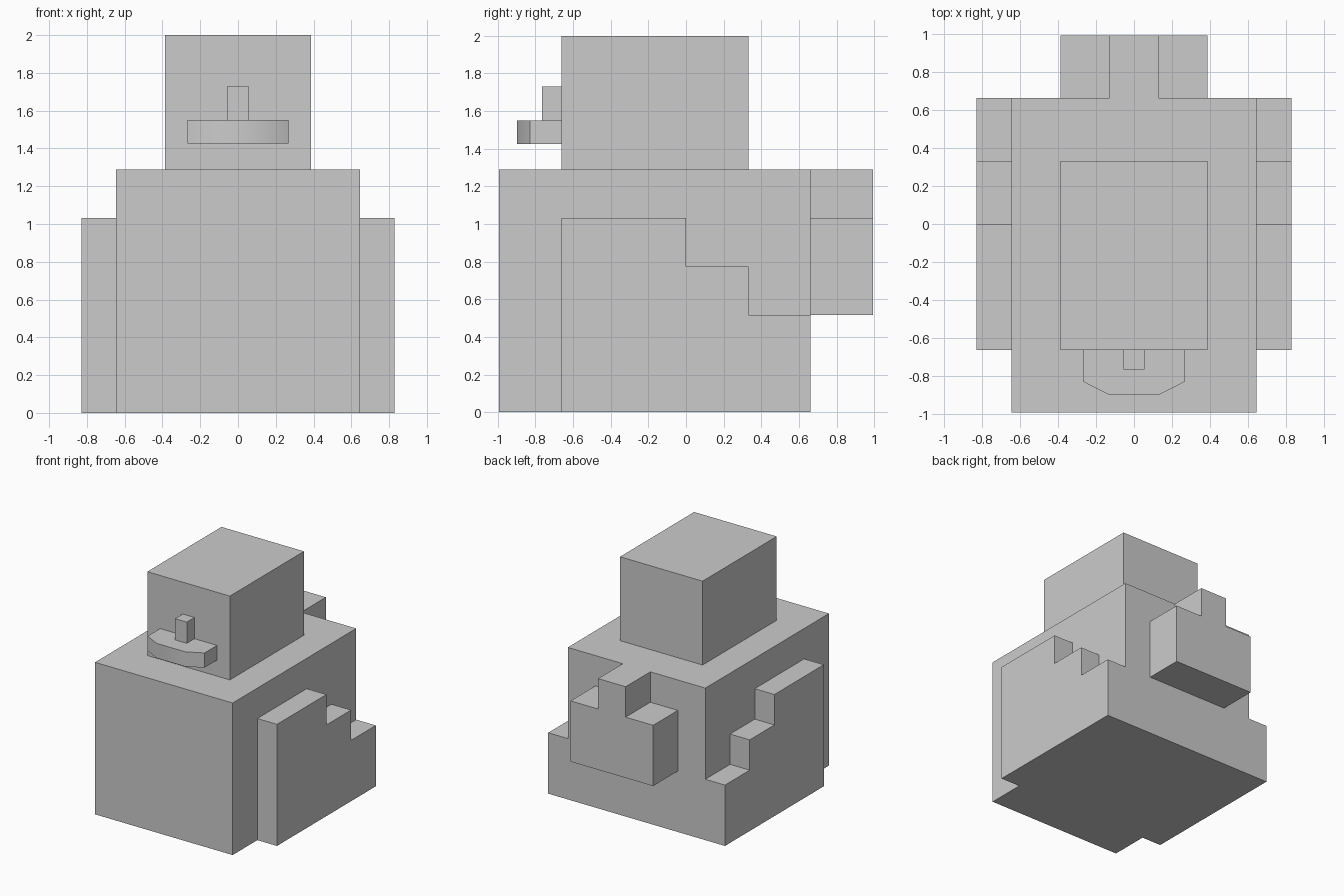
import bpy
import bmesh
from mathutils import Vector

if "Cube" in bpy.data.objects:
    bpy.data.objects.remove(bpy.data.objects["Cube"])


def prism(name, points, direction, to_3d):
    """Extrude a closed 2D profile along a direction."""
    mesh = bpy.data.meshes.new(name)
    bm = bmesh.new()
    face = bm.faces.new([bm.verts.new(to_3d(a, b)) for a, b in points])
    result = bmesh.ops.extrude_face_region(bm, geom=[face], use_keep_orig=True)
    moved = [g for g in result["geom"] if isinstance(g, bmesh.types.BMVert)]
    bmesh.ops.translate(bm, verts=moved, vec=Vector(direction))
    bmesh.ops.recalc_face_normals(bm, faces=bm.faces)
    bm.to_mesh(mesh)
    bm.free()
    obj = bpy.data.objects.new(name, mesh)
    bpy.context.collection.objects.link(obj)
    return obj


def box(name, half_width, y0, y1, z0, z1):
    """Box centred on x = 0."""
    w = half_width
    return prism(name, [(-w, y0), (w, y0), (w, y1), (-w, y1)],
                 (0, 0, z1 - z0), lambda x, y: (x, y, z0))


# Main masses
box("body", 0.645, -0.993, 0.662, 0, 1.289)
box("head", 0.387, -0.662, 0.331, 1.289, 2.0)

# Bill with bevelled front, and the small nose above it
bill = prism("bill", [(-0.267, -0.662), (-0.267, -0.83), (-0.133, -0.898),
                      (0.133, -0.898), (0.267, -0.83), (0.267, -0.662)],
             (0, 0, 0.125), lambda x, y: (x, y, 1.425))
box("nose", 0.055, -0.662, -0.765, 1.55, 1.73)

# Stepped side wings, mirrored
wing_profile = [(-0.662, 0), (0.662, 0), (0.662, 0.516), (0.331, 0.516),
                (0.331, 0.773), (0, 0.773), (0, 1.031), (-0.662, 1.031)]
for side, label in ((1, "right"), (-1, "left")):
    prism("wing_" + label, wing_profile, (side * 0.184, 0, 0),
          lambda y, z: (side * 0.645, y, z))

# Tail block with a raised centre tab
prism("tail", [(-0.387, 0.516), (0.387, 0.516), (0.387, 1.031), (0.129, 1.031),
               (0.129, 1.289), (-0.129, 1.289), (-0.129, 1.031), (-0.387, 1.031)],
      (0, 0.331, 0), lambda x, z: (x, 0.662, z))

# Soft shading across the bill's front bevels only
bpy.ops.object.select_all(action="DESELECT")
bill.select_set(True)
bpy.context.view_layer.objects.active = bill
bpy.ops.object.shade_smooth_by_angle(angle=0.55)
